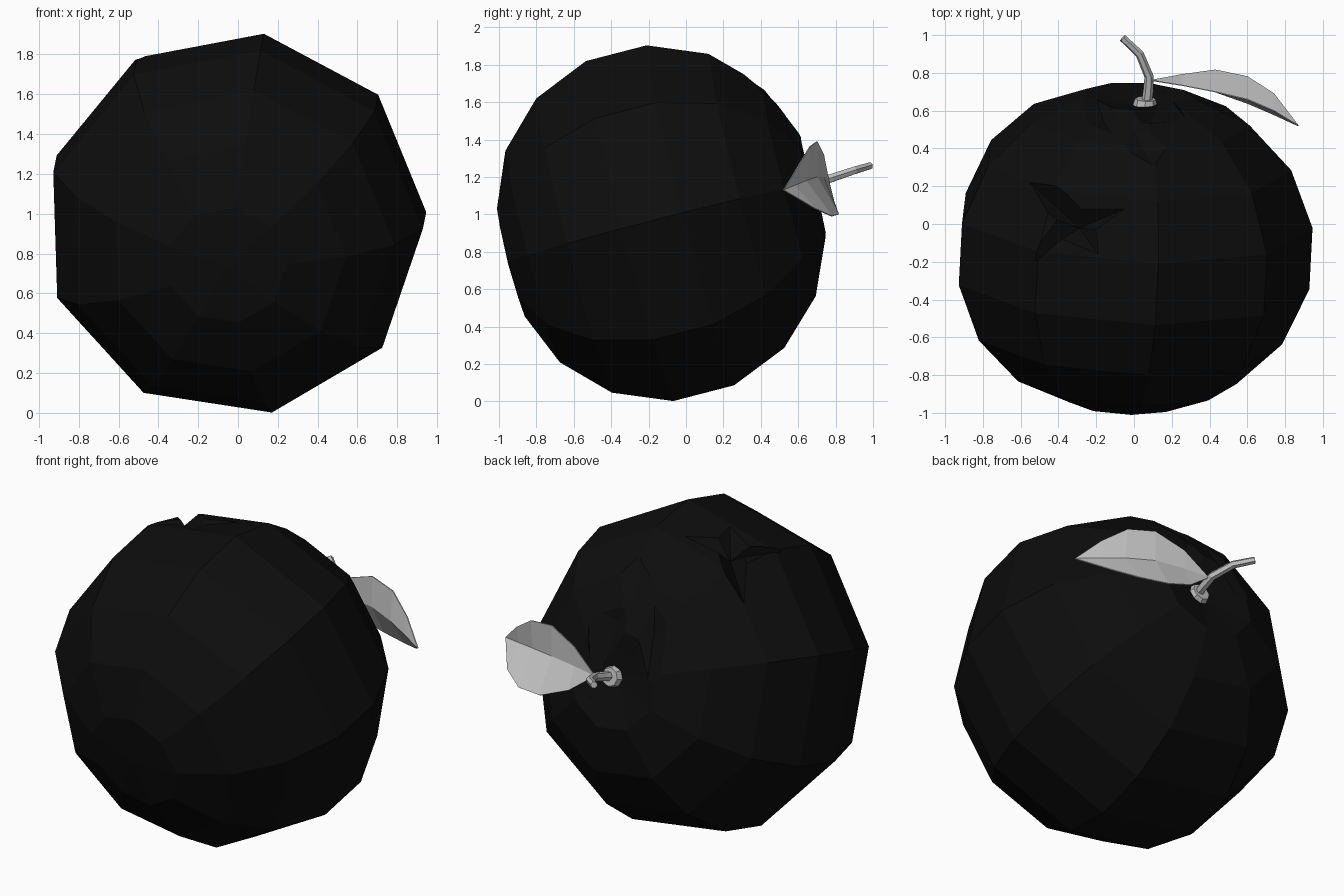
import bpy, bmesh, math
from mathutils import Vector
from mathutils.bvhtree import BVHTree

cube = bpy.data.objects.get("Cube")
if cube:
    bpy.data.objects.remove(cube, do_unlink=True)


def material(name, value):
    mat = bpy.data.materials.new(name)
    mat.use_nodes = True
    colour = (value, value, value, 1)
    mat.diffuse_color = colour
    bsdf = mat.node_tree.nodes["Principled BSDF"]
    bsdf.inputs["Base Color"].default_value = colour
    bsdf.inputs["Roughness"].default_value = 0.8
    return mat


def add_object(name, data, mat=None):
    ob = bpy.data.objects.new(name, data)
    bpy.context.collection.objects.link(ob)
    if mat:
        data.materials.append(mat)
    return ob


def mesh_from(bm, name):
    bmesh.ops.recalc_face_normals(bm, faces=bm.faces)
    me = bpy.data.meshes.new(name)
    bm.to_mesh(me)
    return me


def baked_mesh(ob):
    deps = bpy.context.evaluated_depsgraph_get()
    deps.update()
    return bpy.data.meshes.new_from_object(ob.evaluated_get(deps))


black = material("fruit_black", 0.004)
leaf_grey = material("leaf_grey", 0.6)
stem_grey = material("stem_grey", 0.52)

# Fruit: nine-sided ball on a tilted axis, sunken where the stem sits
CENTRE = Vector((-0.015, -0.13, 0.95))
axis = Vector((0.05, 0.966, 0.25)).normalized()
side = Vector((0, 0, 1)).cross(-axis).normalized()
up = side.cross(axis).normalized()
if up.z < 0:
    up = -up
if side.x < 0:
    side = -side
SIDES, RINGS = 9, 9

bm = bmesh.new()
rings = []
for i in range(1, RINGS):
    polar = math.pi * i / RINGS
    radius = 0.84 + 0.13 * math.sin(polar)
    ring = []
    for k in range(SIDES):
        a = math.radians(1) + math.tau * k / SIDES
        around = side * math.cos(a) + up * math.sin(a)
        ring.append(bm.verts.new(
            CENTRE + radius * (around * math.sin(polar) - axis * math.cos(polar))))
    rings.append(ring)
front_pole = bm.verts.new(CENTRE - axis * 0.85)
rear_pole = bm.verts.new(CENTRE + axis * 0.78)
for k in range(SIDES):
    n = (k + 1) % SIDES
    bm.faces.new((front_pole, rings[0][k], rings[0][n]))
    bm.faces.new((rear_pole, rings[-1][n], rings[-1][k]))
    for low, high in zip(rings, rings[1:]):
        bm.faces.new((low[k], high[k], high[n], low[n]))
fruit = add_object("fruit", mesh_from(bm, "fruit"), black)
surface = BVHTree.FromBMesh(bm)
bm.free()


# Dents: pointed cutters whose outline follows the skin
def skin_point(x, y):
    return surface.ray_cast(Vector((x, y, 5)), Vector((0, 0, -1)))[0]


def dent_cutter(name, outline, depth):
    pts = [skin_point(x, y) for x, y in outline]
    middle = skin_point(sum(p.x for p in pts) / len(pts),
                        sum(p.y for p in pts) / len(pts))
    outward = (middle - CENTRE).normalized()
    tip = middle - outward * depth
    b = bmesh.new()
    rim = [b.verts.new(tip + (p - tip) * 1.8) for p in pts]
    bottom, top = b.verts.new(tip), b.verts.new(middle + outward * 0.3)
    for p, q in zip(rim, rim[1:] + rim[:1]):
        b.faces.new((bottom, p, q))
        b.faces.new((top, q, p))
    ob = add_object(name, mesh_from(b, name), black)
    ob.hide_render = True
    b.free()
    return ob


star = [(-0.55, 0.22), (-0.28, 0.08), (-0.05, 0.08), (-0.2, -0.03),
        (-0.19, -0.16), (-0.38, -0.08), (-0.52, -0.2), (-0.41, 0.02)]
diamonds = [
    [(-0.2, 0.66), (-0.1, 0.6), (-0.12, 0.48), (-0.25, 0.55)],
    [(0.0, 0.5), (0.17, 0.4), (0.1, 0.31), (-0.02, 0.38)],
    [(0.0, 0.59), (0.13, 0.63), (0.2, 0.54), (0.04, 0.53)],
]
cutters = [dent_cutter("star_dent", star, 0.1)]
cutters += [dent_cutter("diamond_dent", d, 0.04) for d in diamonds]
for cutter in cutters:
    mod = fruit.modifiers.new("dent", "BOOLEAN")
    mod.operation = "DIFFERENCE"
    mod.solver = "EXACT"
    mod.object = cutter
dented = baked_mesh(fruit)
fruit.modifiers.clear()
fruit.data = dented
for cutter in cutters:
    bpy.data.objects.remove(cutter, do_unlink=True)

# Stem: bent tapering tube
path = [(0.06, 0.6, 1.14), (0.075, 0.7, 1.17), (0.08, 0.78, 1.195),
        (0.03, 0.9, 1.235), (-0.06, 0.985, 1.26)]
curve = bpy.data.curves.new("stem", "CURVE")
curve.dimensions = "3D"
curve.bevel_depth = 0.028
curve.bevel_resolution = 1
curve.use_fill_caps = True
spline = curve.splines.new("POLY")
spline.points.add(len(path) - 1)
for i, (point, co) in enumerate(zip(spline.points, path)):
    point.co = (*co, 1)
    point.radius = 1.05 - 0.08 * i
guide = add_object("stem_guide", curve)
stem_mesh = baked_mesh(guide)
bpy.data.objects.remove(guide, do_unlink=True)
stem_mesh.materials.clear()
stem = add_object("stem", stem_mesh, stem_grey)
for poly in stem.data.polygons:
    poly.use_smooth = False

# Stem collar: small flared disc in the hollow
b = bmesh.new()
bmesh.ops.create_cone(b, cap_ends=True, segments=8, radius1=0.066, radius2=0.055, depth=0.035)
collar = add_object("stem_collar", mesh_from(b, "stem_collar"), stem_grey)
b.free()
collar.rotation_euler = axis.to_track_quat("Z", "Y").to_euler()
collar.location = (0.06, 0.645, 1.15)

# Leaf: two wings folded along a midrib
base, tip = (0.09, 0.76, 1.19), (0.87, 0.52, 1.13)
midrib = [(0.25, 0.735, 1.2), (0.43, 0.7, 1.2), (0.6, 0.64, 1.18), (0.74, 0.58, 1.155)]
upper = [(0.25, 0.735, 1.32), (0.43, 0.7, 1.39), (0.6, 0.66, 1.36), (0.74, 0.6, 1.26)]
lower = [(0.25, 0.79, 1.07), (0.43, 0.815, 1.0), (0.6, 0.78, 0.99), (0.74, 0.69, 1.03)]
b = bmesh.new()
start, end = b.verts.new(base), b.verts.new(tip)
up_row, mid_row, low_row = ([b.verts.new(p) for p in row] for row in (upper, midrib, lower))
for first, second in ((up_row, mid_row), (mid_row, low_row)):
    b.faces.new((start, second[0], first[0]))
    b.faces.new((end, first[-1], second[-1]))
    for i in range(len(first) - 1):
        b.faces.new((first[i], second[i], second[i + 1], first[i + 1]))
leaf = add_object("leaf", mesh_from(b, "leaf"), leaf_grey)
b.free()
solid = leaf.modifiers.new("thickness", "SOLIDIFY")
solid.thickness = 0.006
solid.offset = 0
